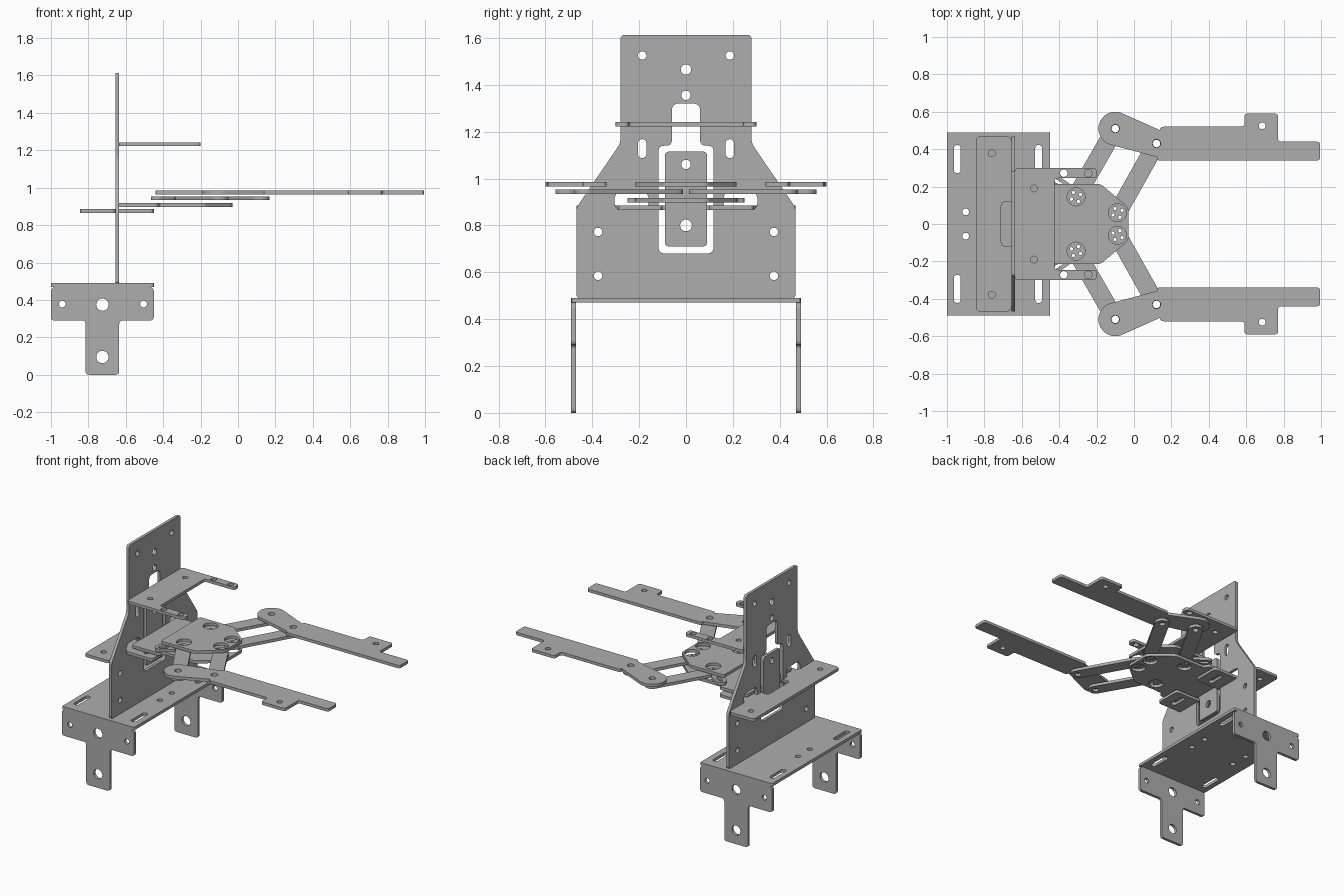
import bpy, bmesh
from math import sin, cos, pi, atan2
from mathutils import Matrix, Vector

if "Cube" in bpy.data.objects:
    bpy.data.objects.remove(bpy.data.objects["Cube"])

T = 0.02  # sheet thickness

grey = bpy.data.materials.new("sheet_grey")
grey.use_nodes = True
grey.diffuse_color = (0.42, 0.42, 0.42, 1)
grey.node_tree.nodes["Principled BSDF"].inputs["Base Color"].default_value = grey.diffuse_color

# Sheet orientation: the axis its normal lies along
FRAMES = {
    "x": Matrix(((0, 0, 1, 0), (1, 0, 0, 0), (0, 1, 0, 0), (0, 0, 0, 1))),
    "y": Matrix(((1, 0, 0, 0), (0, 0, -1, 0), (0, 1, 0, 0), (0, 0, 0, 1))),
    "z": Matrix.Identity(4),
}


def arc(u, v, r, start, end, n=16):
    return [(u + r * cos(start + (end - start) * i / n),
             v + r * sin(start + (end - start) * i / n)) for i in range(n + 1)]


def circle(u, v, r):
    return arc(u, v, r, 0, 2 * pi, 24)[:-1]


def capsule(a, b, r):
    t = atan2(b[1] - a[1], b[0] - a[0])
    return arc(*b, r, t - pi / 2, t + pi / 2) + arc(*a, r, t + pi / 2, t + 3 * pi / 2)


def rounded(points, r=0.02, n=6):
    """Fillet every corner of a polygon."""
    out = []
    for i, p in enumerate(points):
        p = Vector(p)
        a, b = Vector(points[i - 1]) - p, Vector(points[(i + 1) % len(points)]) - p
        s = min(r, a.length * 0.45, b.length * 0.45)
        a, b = p + a.normalized() * s, p + b.normalized() * s
        for k in range(n + 1):
            t = k / n
            out.append(tuple(a * (1 - t) ** 2 + p * 2 * t * (1 - t) + b * t * t))
    return out


def rect(u0, u1, v0, v1, r=0.02):
    return rounded([(u0, v0), (u1, v0), (u1, v1), (u0, v1)], r)


def flip(loop):
    return [(u, -v) for u, v in loop]


def both(loops):
    return loops + [flip(l) for l in loops]


def mirror_u(half):
    return half + [(-u, v) for u, v in reversed(half)]


def mirror_v(half):
    return half + flip(reversed(half))


def sheet(name, axis, offset, outline, holes=()):
    """Cut a flat sheet with holes and place it along an axis."""
    curve = bpy.data.curves.new(name, "CURVE")
    curve.dimensions, curve.fill_mode, curve.extrude = "2D", "BOTH", T / 2
    for loop in [outline, *holes]:
        s = curve.splines.new("POLY")
        s.points.add(len(loop) - 1)
        for pt, (u, v) in zip(s.points, loop):
            pt.co = (u, v, 0, 1)
        s.use_cyclic_u = True
    tmp = bpy.data.objects.new(name + "_curve", curve)
    bpy.context.collection.objects.link(tmp)
    dg = bpy.context.evaluated_depsgraph_get()
    mesh = bpy.data.meshes.new_from_object(tmp.evaluated_get(dg))
    bpy.data.objects.remove(tmp)
    bpy.data.curves.remove(curve)
    bm = bmesh.new()
    bm.from_mesh(mesh)
    bmesh.ops.remove_doubles(bm, verts=bm.verts, dist=1e-5)
    bmesh.ops.recalc_face_normals(bm, faces=bm.faces)
    for f in bm.faces:
        f.smooth = False
    bm.to_mesh(mesh)
    bm.free()
    shift = Matrix.Translation(Vector([offset if a == axis else 0 for a in "xyz"]))
    mesh.transform(shift @ FRAMES[axis])
    mesh.materials.clear()
    mesh.materials.append(grey)
    obj = bpy.data.objects.new(name, mesh)
    bpy.context.collection.objects.link(obj)
    return obj


# Base channel: top sheet and two T-shaped side legs
sheet("base_top", "z", 0.48, rect(-1, -0.45, -0.49, 0.49, 0.01),
      both([capsule((x, 0.29), (x, 0.405), 0.018) for x in (-0.945, -0.51)]
           + [circle(x, 0.065, 0.018) for x in (-0.9, -0.55)]))
leg = rounded([(-1, 0.29), (-0.815, 0.29), (-0.815, 0), (-0.635, 0), (-0.635, 0.29),
               (-0.45, 0.29), (-0.45, 0.46), (-0.48, 0.475), (-0.97, 0.475), (-1, 0.46)])
leg_holes = [circle(-0.725, 0.375, 0.033), circle(-0.725, 0.095, 0.033),
             circle(-0.94, 0.378, 0.018), circle(-0.505, 0.378, 0.018)]
for name, y in (("front_leg", -0.48), ("back_leg", 0.48)):
    sheet(name, "y", y, leg, leg_holes)

# Upright sheet with keyhole opening
PX = -0.646
upright_holes = [circle(0, 1.465, 0.022), circle(0, 1.355, 0.02),
                 rounded(mirror_u([(0.118, 0.68), (0.118, 1.14), (0.06, 1.14), (0.06, 1.32)]), 0.03)]
for s in (-1, 1):
    upright_holes += [circle(s * 0.187, 1.525, 0.018),
                      capsule((s * 0.187, 1.105), (s * 0.187, 1.15), 0.018),
                      circle(s * 0.375, 0.772, 0.018), circle(s * 0.375, 0.585, 0.018),
                      rect(*sorted((s * 0.16, s * 0.305)), 0.865, 0.945, 0.04)]
sheet("upright", "x", PX,
      rounded(mirror_u([(0.468, 0.488), (0.468, 0.875), (0.28, 1.15), (0.28, 1.613)])), upright_holes)
sheet("tongue", "x", PX, rect(-0.09, 0.09, 0.71, 1.115),
      [circle(0, 1.06, 0.02), circle(0, 0.8, 0.025)])

# Rear shelf with two prongs passing through the upright
sheet("rear_shelf", "z", 0.876,
      rounded(mirror_v([(-0.845, -0.468), (-0.655, -0.468), (-0.655, -0.29), (-0.45, -0.29),
                        (-0.45, -0.1), (-0.655, -0.1), (-0.655, -0.118), (-0.71, -0.118)][::-1]), 0.025),
      both([circle(-0.76, 0.378, 0.018), capsule((-0.535, 0.15), (-0.535, 0.23), 0.018)]))

# Upper shelf with two narrow arms
sheet("upper_shelf", "z", 1.232,
      rounded(mirror_v([(-0.425, 0.245), (-0.2, 0.245), (-0.2, 0.3), (-0.637, 0.3)])),
      both([circle(-0.535, 0.19, 0.018), circle(-0.375, 0.272, 0.02), circle(-0.245, 0.272, 0.02)]))

# Gripper body: lower and upper sheets around the links
PIVOTS = [(-0.31, 0.145), (-0.088, 0.06)]
JOINTS = [(-0.1, 0.51), (0.12, 0.43)]
nose = [(-0.03, 0.09), (-0.18, 0.215)]
openings = both([circle(*p, 0.048) for p in PIVOTS])
sheet("gripper_lower_sheet", "z", 0.907,
      rounded(mirror_v(nose + [(-0.42, 0.215), (-0.43, 0.25), (-0.64, 0.25)])), openings)
sheet("gripper_upper_sheet", "z", 0.975, rounded(mirror_v(nose + [(-0.44, 0.215)])), openings)

# Finger outline: round end, straight bar, side tab
finger = (arc(*JOINTS[0], 0.09, 1.22, 4.36)
          + rounded([(0.12, 0.34), (0.995, 0.34), (0.995, 0.44), (0.77, 0.44), (0.77, 0.59),
                     (0.59, 0.59), (0.59, 0.52), (0.14, 0.52)], 0.018))
finger_holes = [circle(*j, 0.022) for j in JOINTS] + [circle(0.685, 0.525, 0.018)]

# Links, rear tails and fingers on both sides
for side, f in (("back", list), ("front", flip)):
    for label, p, j in zip(("outer", "inner"), PIVOTS, JOINTS):
        screws = [circle(p[0] + 0.027 * cos(a), p[1] + 0.027 * sin(a), 0.009)
                  for a in (0.5, 2.1, 3.6, 5.2)]
        sheet(f"{side}_{label}_link", "z", 0.943, f(capsule(p, j, 0.048)),
              [f(h) for h in screws + [circle(*j, 0.02)]])
    sheet(f"{side}_link_tail", "z", 0.943, f(capsule((-0.37, 0.19), (-0.43, 0.23), 0.036)),
          [f(capsule((-0.395, 0.212), (-0.43, 0.234), 0.012))])
    sheet(f"{side}_finger", "z", 0.975, f(finger), [f(h) for h in finger_holes])
